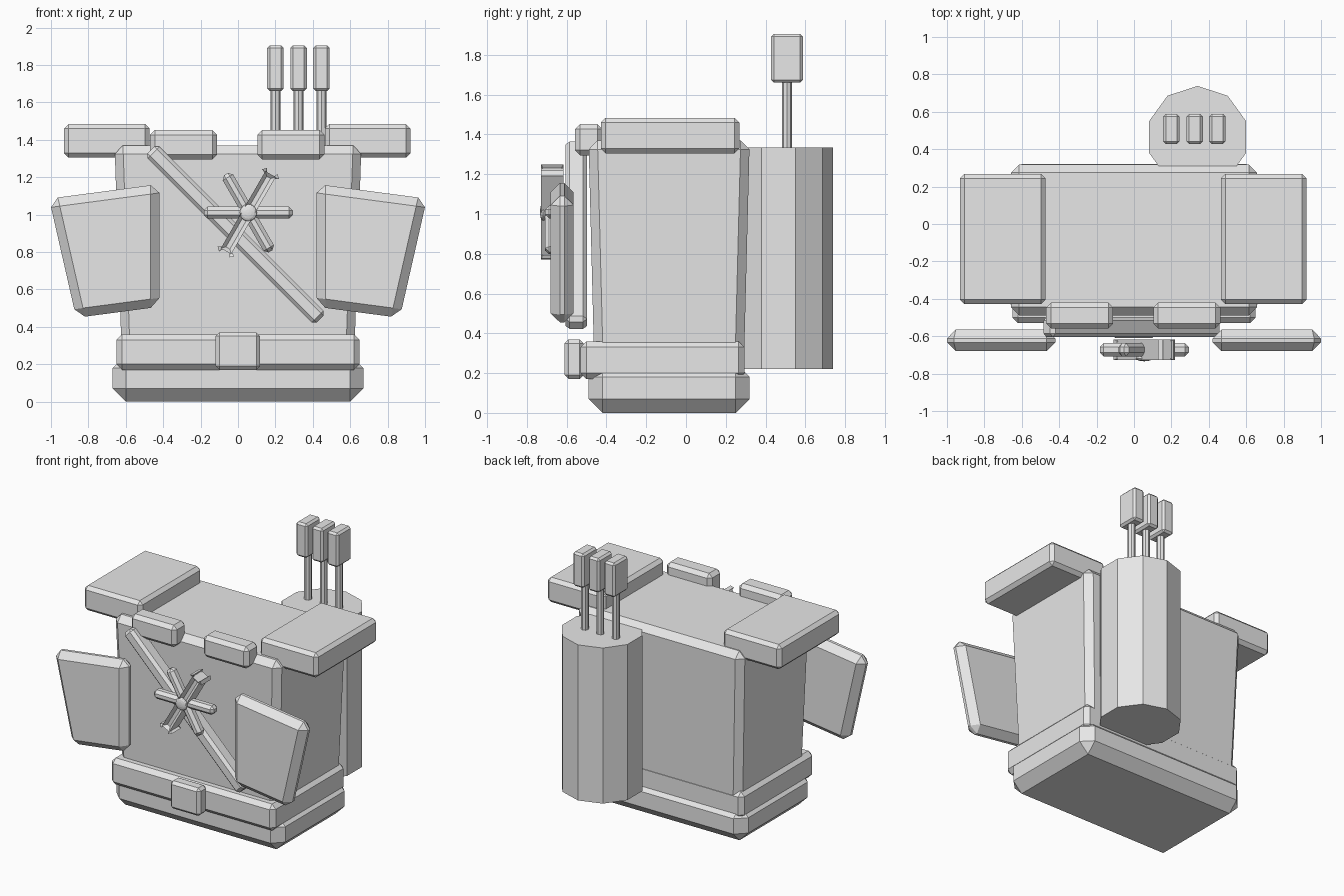
import bpy, bmesh, math
from mathutils import Matrix, Vector

cube = bpy.data.objects.get("Cube")
if cube:
    bpy.data.objects.remove(cube, do_unlink=True)

grey = bpy.data.materials.new("light_grey")
grey.use_nodes = True
grey.diffuse_color = (0.8, 0.8, 0.8, 1)
grey.node_tree.nodes["Principled BSDF"].inputs["Base Color"].default_value = (0.8, 0.8, 0.8, 1)


def finish(name, bm, bevel=0):
    """Chamfer the edges and turn the bmesh into an object."""
    if bevel:
        bmesh.ops.bevel(bm, geom=bm.edges[:], offset=bevel, segments=1,
                        profile=0.5, affect='EDGES', clamp_overlap=True)
    bmesh.ops.recalc_face_normals(bm, faces=bm.faces[:])
    mesh = bpy.data.meshes.new(name)
    bm.to_mesh(mesh)
    bm.free()
    mesh.materials.append(grey)
    obj = bpy.data.objects.new(name, mesh)
    bpy.context.collection.objects.link(obj)
    return obj


def block(name, x, y, z, bevel, turn=0, flare=(0, 0)):
    """Chamfered box from ranges; turn spins it about y, flare widens the top."""
    bm = bmesh.new()
    bmesh.ops.create_cube(bm, size=1)
    size = Vector((r[1] - r[0] for r in (x, y, z)))
    mid = Vector((sum(r) / 2 for r in (x, y, z)))
    for v in bm.verts:
        top = v.co.z > 0
        v.co = Vector(a * b for a, b in zip(v.co, size))
        if top:
            v.co.x += math.copysign(flare[0], v.co.x)
            v.co.y += math.copysign(flare[1], v.co.y)
    bm.transform(Matrix.Translation(mid) @ Matrix.Rotation(turn, 4, 'Y'))
    return finish(name, bm, bevel)


def column(name, x, y, z, radius, sides):
    """Upright prism with one corner facing the back."""
    bm = bmesh.new()
    bmesh.ops.create_cone(bm, cap_ends=True, segments=sides, radius1=radius,
                          radius2=radius, depth=z[1] - z[0])
    far = max(bm.verts, key=lambda v: v.co.y).co
    spin = math.pi / 2 - math.atan2(far.y, far.x)
    bm.transform(Matrix.Translation((x, y, sum(z) / 2)) @ Matrix.Rotation(spin, 4, 'Z'))
    return finish(name, bm)


def arm_plate(name, side):
    """Slanted four-cornered plate, thick in y."""
    outline = [(1.01, 1.085), (0.42, 1.163), (0.42, 0.507), (0.865, 0.448)]
    bm = bmesh.new()
    face = bm.faces.new([bm.verts.new((side * x, -0.68, z)) for x, z in outline])
    out = bmesh.ops.extrude_face_region(bm, geom=[face])
    moved = [g for g in out["geom"] if isinstance(g, bmesh.types.BMVert)]
    bmesh.ops.translate(bm, verts=moved, vec=(0, 0.115, 0))
    return finish(name, bm, 0.047)


# Body, base and belt
block("torso", (-0.62, 0.62), (-0.46, 0.29), (0.2, 1.37), 0.045, flare=(0.04, 0.03))
block("base", (-0.67, 0.67), (-0.49, 0.32), (0, 0.25), 0.07)
block("belt", (-0.65, 0.65), (-0.53, 0.295), (0.17, 0.36), 0.03)
block("belt_buckle", (-0.12, 0.118), (-0.61, -0.515), (0.17, 0.37), 0.02)

# Paired shoulder pads, chest clips and arm plates
for side, label in ((-1, "right"), (1, "left")):
    def span(a, b):
        return sorted((side * a - 0.004, side * b - 0.004))
    block(label + "_shoulder_pad", span(0.468, 0.927), (-0.428, 0.268), (1.305, 1.483), 0.024)
    block(label + "_chest_clip", span(0.107, 0.466), (-0.558, -0.42), (1.295, 1.452), 0.026)
    arm_plate(label + "_arm_plate", side)

# Diagonal strap across the chest
block("chest_strap", (-0.653, 0.627), (-0.605, -0.497), (0.848, 0.938), 0.02, turn=math.pi / 4)

# Six-armed star with a round hub
star_x, star_z = 0.055, 1.01
for i in range(3):
    block(f"star_bar_{i + 1}", (star_x - 0.238, star_x + 0.238), (-0.708, -0.637),
          (star_z - 0.032, star_z + 0.032), 0.02, turn=i * math.pi / 3)
bm = bmesh.new()
bmesh.ops.create_uvsphere(bm, u_segments=16, v_segments=8, radius=0.046)
bm.transform(Matrix.Translation((star_x, -0.718, star_z))
             @ Matrix.Diagonal((1, 0.35, 1, 1)) @ Matrix.Rotation(math.pi / 2, 4, 'X'))
finish("star_hub", bm)

# Back canister holding three rods with block heads
column("back_canister", 0.34, 0.465, (0.22, 1.335), 0.273, 10)
for i, x in enumerate((0.2, 0.324, 0.446)):
    column(f"rod_{i + 1}", x, 0.508, (1.3, 1.7), 0.026, 8)
    block(f"rod_head_{i + 1}", (x - 0.044, x + 0.044), (0.428, 0.588), (1.66, 1.905), 0.014)
